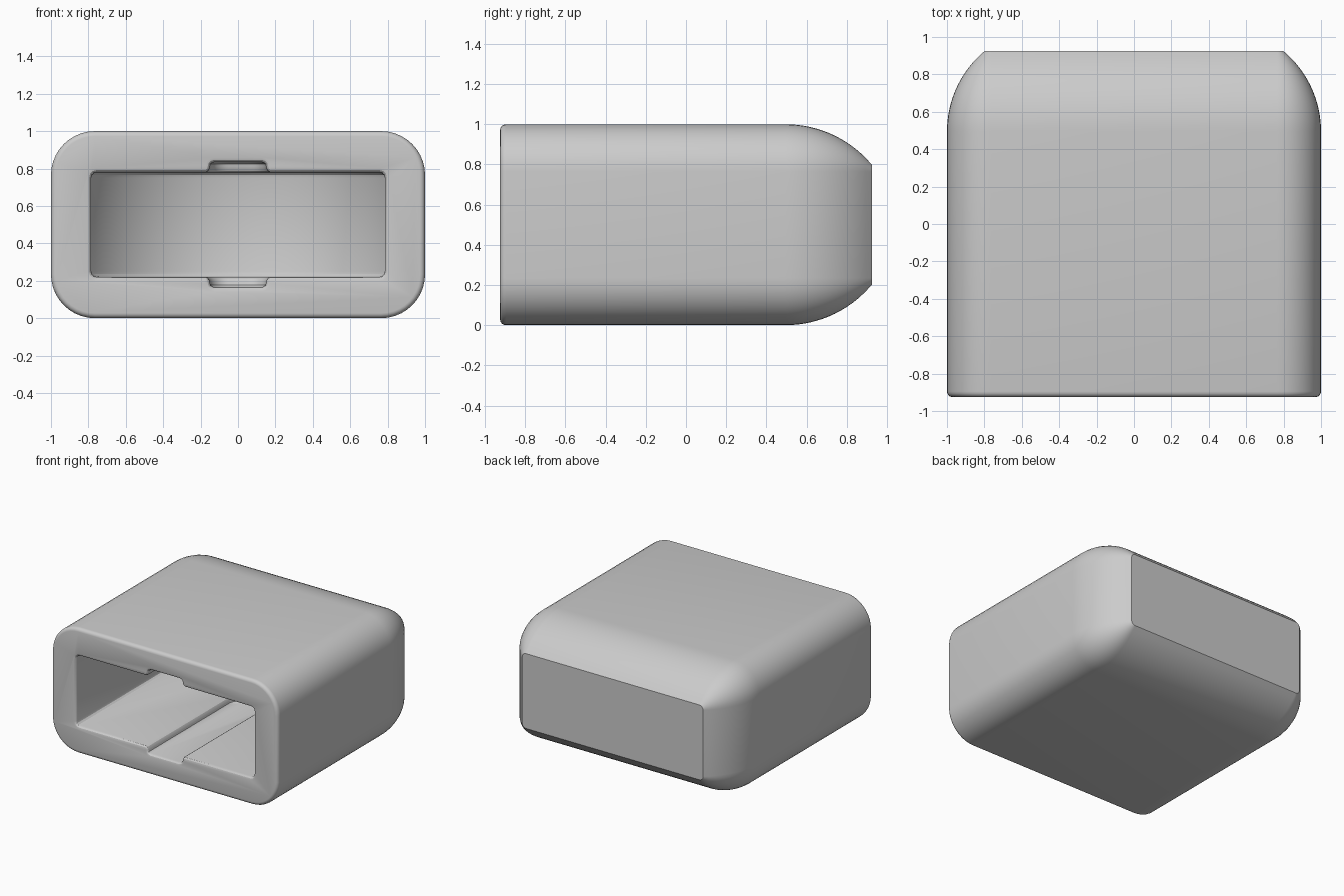
import bpy, bmesh, math

cube = bpy.data.objects.get("Cube")
if cube:
    bpy.data.objects.remove(cube, do_unlink=True)

FRONT, BACK = -0.925, 0.925

grey = bpy.data.materials.new("grey plastic")
grey.use_nodes = True
colour = (0.6, 0.6, 0.6, 1)
grey.diffuse_color = colour
grey.node_tree.nodes["Principled BSDF"].inputs["Base Color"].default_value = colour


def rounded_rect(hw, lo, hi, r, n=10):
    """Outline of a rectangle with rounded corners, as 2D points."""
    pts = []
    corners = [(hw - r, hi - r), (r - hw, hi - r), (r - hw, lo + r), (hw - r, lo + r)]
    for k, (cx, cy) in enumerate(corners):
        for i in range(n + 1):
            a = math.pi / 2 * (k + i / n)
            pts.append((cx + r * math.cos(a), cy + r * math.sin(a)))
    return pts


def cavity_plan(inset, n=48):
    """Straight sides and a bowed inner end, seen from above."""
    hw, radius, centre = 0.785 - inset, 0.9 - inset, -0.2
    end = math.asin(hw / radius)
    pts = [(-hw, -1.3), (hw, -1.3)]
    for i in range(n + 1):
        a = end * (1 - 2 * i / n)
        pts.append((radius * math.sin(a), centre + radius * math.cos(a)))
    return pts


def loft(name, loops):
    """Skin a closed solid through loops of 3D points."""
    bm = bmesh.new()
    rings = [[bm.verts.new(p) for p in loop] for loop in loops]
    for a, b in zip(rings, rings[1:]):
        for i in range(len(a)):
            j = (i + 1) % len(a)
            bm.faces.new((a[i], a[j], b[j], b[i]))
    bm.faces.new(rings[0])
    bm.faces.new(rings[-1])
    bmesh.ops.recalc_face_normals(bm, faces=bm.faces)
    mesh = bpy.data.meshes.new(name)
    bm.to_mesh(mesh)
    bm.free()
    mesh.materials.append(grey)
    obj = bpy.data.objects.new(name, mesh)
    bpy.context.collection.objects.link(obj)
    return obj


def stacked(name, plan, levels):
    """Loft plan outlines upwards, symmetric about mid height."""
    levels = levels + [(1 - z, o) for z, o in reversed(levels)]
    return loft(name, [[(x, y, z) for x, y in plan(o)] for z, o in levels])


# Outer shell: small round at the mouth, large round towards the closed end
sections = []
for i in range(5):
    a = math.pi / 2 * i / 4
    sections.append((FRONT + 0.03 * (1 - math.cos(a)), 0.027 * (1 - math.sin(a))))
R = 0.56
for i in range(15):
    d = (BACK - 0.495) * i / 14
    sections.append((0.495 + d, R - math.sqrt(R * R - d * d)))
cap = loft("cap_body", [
    [(x, y, z) for x, z in rounded_rect(1 - o, o, 1 - o, 0.235 - o)]
    for y, o in sections])

# Hollow inside, and the round-ended grooves in its floor and ceiling
cavity = stacked("cavity_cutter", cavity_plan,
                 [(0.22, 0.03), (0.224, 0.015), (0.235, 0.004), (0.25, 0)])
groove = stacked("groove_cutter",
                 lambda o: rounded_rect(0.15 + o, -1.2, 0.2 + o, 0.1 + o),
                 [(0.165, -0.025), (0.169, -0.012), (0.177, -0.003), (0.19, 0),
                  (0.2, 0.002), (0.213, 0.009), (0.221, 0.022)])

bpy.context.view_layer.objects.active = cap
for cutter in (cavity, groove):
    mod = cap.modifiers.new("cut", "BOOLEAN")
    mod.operation = "DIFFERENCE"
    mod.solver = "EXACT"
    mod.object = cutter
    bpy.ops.object.modifier_apply(modifier=mod.name)
for cutter in (cavity, groove):
    bpy.data.objects.remove(cutter, do_unlink=True)

# Round the rim of the opening
bm = bmesh.new()
bm.from_mesh(cap.data)
bmesh.ops.remove_doubles(bm, verts=bm.verts, dist=0.0005)
bm.normal_update()
rim = [e for e in bm.edges
       if all(abs(v.co.y - FRONT) < 0.001 and abs(v.co.x) < 0.85
              and 0.1 < v.co.z < 0.9 for v in e.verts)
       and len(e.link_faces) == 2 and e.calc_face_angle(0) > 0.5]
bmesh.ops.bevel(bm, geom=rim, offset=0.023, segments=3, profile=0.5,
                affect="EDGES", clamp_overlap=False)
bm.to_mesh(cap.data)
bm.free()

bpy.ops.object.select_all(action="DESELECT")
cap.select_set(True)
bpy.ops.object.shade_smooth_by_angle(angle=math.radians(28))
